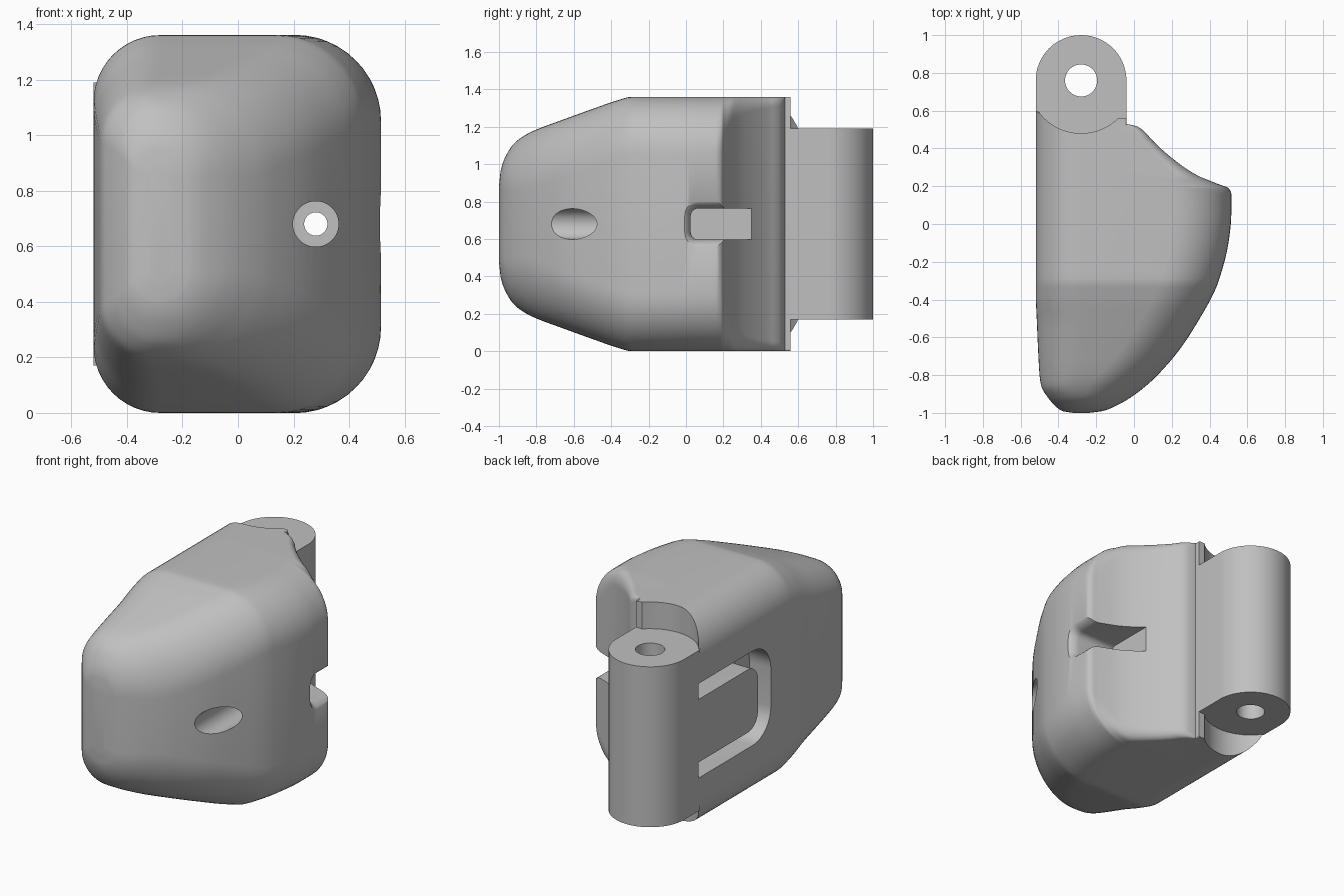
import bpy, bmesh, math

cube = bpy.data.objects.get("Cube")
if cube:
    bpy.data.objects.remove(cube, do_unlink=True)

MID = 0.68            # mid height of the housing
PIN = (-0.28, 0.76)   # hinge axis, x and y

grey = bpy.data.materials.new("plain grey")
grey.use_nodes = True
grey.diffuse_color = (0.53, 0.53, 0.53, 1)
grey.node_tree.nodes["Principled BSDF"].inputs["Base Color"].default_value = grey.diffuse_color


def add_object(name, bm):
    bmesh.ops.recalc_face_normals(bm, faces=bm.faces)
    mesh = bpy.data.meshes.new(name)
    bm.to_mesh(mesh)
    bm.free()
    obj = bpy.data.objects.new(name, mesh)
    bpy.context.collection.objects.link(obj)
    mesh.materials.append(grey)
    return obj


def loft(name, rings):
    """Skin a list of equal-length point rings and cap both ends."""
    bm = bmesh.new()
    loops = [[bm.verts.new(p) for p in ring] for ring in rings]
    for a, b in zip(loops, loops[1:]):
        for i in range(len(a)):
            j = (i + 1) % len(a)
            bm.faces.new((a[i], a[j], b[j], b[i]))
    bm.faces.new(loops[0])
    bm.faces.new(loops[-1])
    return add_object(name, bm)


def place(p, axis, d):
    c = list(p)
    c.insert("xyz".index(axis), d)
    return c


def prism(name, outline, axis, lo, hi):
    """Extrude a 2D outline along x, y or z."""
    return loft(name, [[place(p, axis, d) for p in outline] for d in (lo, hi)])


def arc(cx, cy, r, start, end, steps):
    return [(cx + r * math.cos(math.radians(start + (end - start) * i / steps)),
             cy + r * math.sin(math.radians(start + (end - start) * i / steps)))
            for i in range(steps + 1)]


def circle(cx, cy, r, steps=48):
    return arc(cx, cy, r, 0, 360, steps)[:-1]


def boolean(target, other, operation):
    mod = target.modifiers.new("bool", "BOOLEAN")
    mod.operation = operation
    mod.solver = "EXACT"
    mod.object = other
    bpy.context.view_layer.objects.active = target
    bpy.ops.object.modifier_apply(modifier=mod.name)
    bpy.data.objects.remove(other, do_unlink=True)


def refine(rows, steps):
    """Monotone cubic interpolation of rows keyed by their first value."""
    slopes = [[(q - p) / (b[0] - a[0]) for p, q in zip(a, b)] for a, b in zip(rows, rows[1:])]
    tangents = [slopes[0]]
    for s, t in zip(slopes, slopes[1:]):
        tangents.append([2 * p * q / (p + q) if p * q > 0 else 0 for p, q in zip(s, t)])
    tangents.append(slopes[-1])
    result = []
    for a, b, ta, tb in zip(rows, rows[1:], tangents, tangents[1:]):
        w = b[0] - a[0]
        for k in range(steps):
            t = k / steps
            f = t * t * (3 - 2 * t)
            row = [p + (q - p) * f + w * t * (1 - t) * (u * (1 - t) - v * t)
                   for p, q, u, v in zip(a, b, ta, tb)]
            row[0] = a[0] + w * t
            result.append(row)
    return result + [rows[-1]]


# Housing: rounded sections along y (y, left x, right x, half height, two corner radii)
stations = [
    (-1, -.32, -.24, .2, .035, .04),
    (-.99, -.38, -.165, .29, .09, .12),
    (-.96, -.42, -.09, .37, .13, .19),
    (-.92, -.455, -.02, .43, .16, .26),
    (-.86, -.49, .06, .475, .18, .3),
    (-.8, -.5, .125, .505, .2, .31),
    (-.66, -.508, .245, .557, .22, .31),
    (-.5, -.515, .348, .615, .24, .31),
    (-.37, -.52, .42, .66, .24, .31),
    (-.29, -.52, .452, .68, .24, .31),
    (-.1, -.52, .5, .68, .24, .31),
    (.05, -.52, .515, .68, .24, .31),
    (.16, -.52, .515, .68, .24, .31),
    (.19, -.52, .5, .68, .24, .29),
    (.21, -.52, .45, .68, .24, .24),
    (.26, -.52, .33, .68, .24, .12),
    (.35, -.52, .2, .68, .24, .08),
    (.44, -.52, .1, .68, .24, .06),
    (.49, -.52, .055, .68, .24, .05),
    (.515, -.52, .02, .68, .24, .05),
    (.527, -.52, -.025, .68, .24, .02),
    (.529, -.52, -.04, .68, .24, .01),
    (.61, -.52, -.04, .68, .24, .01),
]
rings = []
for y, xl, xr, h, rl, rr in refine(stations, 4):
    ring = []
    for k, (x, z, r) in enumerate(((xr - rr, h - rr, rr), (xl + rl, h - rl, rl),
                                   (xl + rl, rl - h, rl), (xr - rr, rr - h, rr))):
        ring += arc(x, MID + z, r, 90 * k, 90 * k + 90, 12)
    rings.append([(x, y, z) for x, z in ring])
housing = loft("hinged_housing", rings)

# Clearance above and below the hinge barrel, with the cusp beside it cut flat
cusp = [(-.13, .56), (.1, .56), (.1, .7), (-.13, .7)]
for lo, hi in ((-.1, .17), (1.19, 1.5)):
    for outline in (circle(*PIN, .28, 64), cusp):
        boolean(housing, prism("clearance", outline, "z", lo, hi), "DIFFERENCE")

# Hinge barrel with its web, and the pin hole
barrel = arc(*PIN, .24, 0, 180, 32) + [(-.5199, .6), (-.4, .48), (-.0401, .48)]
boolean(housing, prism("barrel", barrel, "z", .17, 1.19), "UNION")
boolean(housing, prism("pin_hole", circle(*PIN, .085), "z", -.1, 1.5), "DIFFERENCE")


# U-shaped groove around a tongue on the flat side
def u_path(end, half, r):
    return ([(.615, MID + half)] + arc(end + r, MID + half - r, r, 90, 180, 10)
            + arc(end + r, MID - half + r, r, 180, 270, 10) + [(.615, MID - half)])


groove = u_path(-.11, .3, .18) + u_path(.02, .2, .1)[::-1]
boolean(housing, prism("groove", groove, "x", -.7, -.37), "DIFFERENCE")

# Screw hole and its counterbore
boolean(housing, prism("screw_hole", circle(.28, MID, .042), "y", -1.2, .6), "DIFFERENCE")
boolean(housing, prism("counterbore", circle(.28, MID, .082), "y", -1.2, -.25), "DIFFERENCE")


# Nut slot, flaring where it meets the outer wall
def slot_outline(grow):
    r = .04 + grow
    return ([(.6, MID + .083 + grow)] + arc(.065, MID + .043, r, 90, 180, 6)
            + arc(.065, MID - .043, r, 180, 270, 6) + [(.6, MID - .083 - grow)])


flare = [(.2, 0), (.455, 0), (.475, .004), (.495, .014), (.508, .026), (.517, .04), (.6, .06)]
boolean(housing, loft("nut_slot", [[place(p, "x", x) for p in slot_outline(g)] for x, g in flare]),
        "DIFFERENCE")

# Smooth shading with crisp cut edges
bpy.ops.object.select_all(action="DESELECT")
housing.select_set(True)
bpy.context.view_layer.objects.active = housing
bpy.ops.object.shade_smooth_by_angle(angle=math.radians(35))
